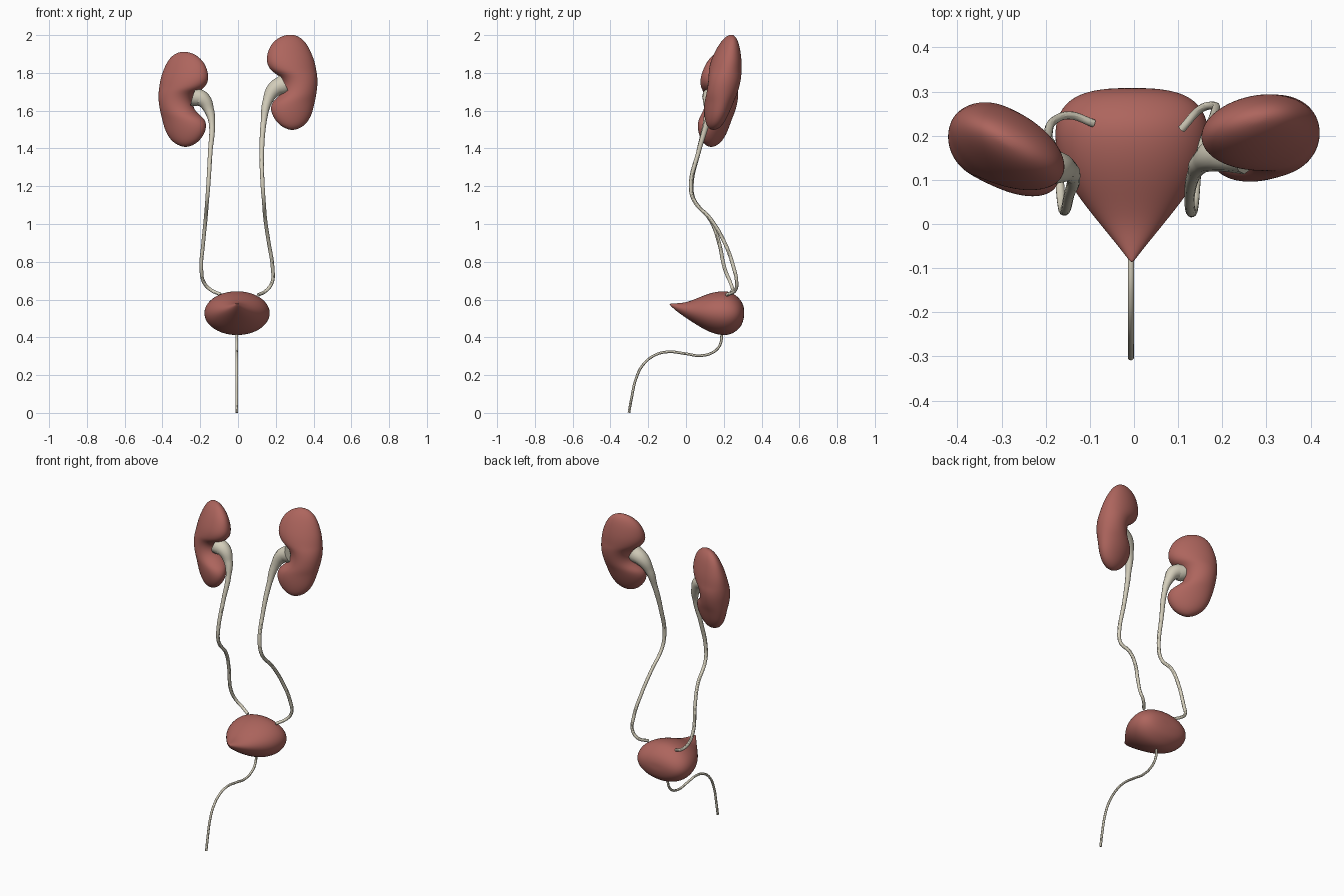
import bpy, bmesh
from math import sin, cos, tan, pi, radians, sqrt
from mathutils import Vector

if "Cube" in bpy.data.objects:
    bpy.data.objects.remove(bpy.data.objects["Cube"])


def material(name, color):
    m = bpy.data.materials.new(name)
    m.diffuse_color = (*color, 1)
    m.use_nodes = True
    m.node_tree.nodes["Principled BSDF"].inputs["Base Color"].default_value = m.diffuse_color
    return m


FLESH = material("flesh", (0.42, 0.13, 0.11))
TUBE = material("tube", (0.66, 0.62, 0.50))


def loft(name, rings, mat):
    """Skin a list of closed vertex rings and smooth the result."""
    bm = bmesh.new()
    loops = [[bm.verts.new(p) for p in ring] for ring in rings]
    n = len(loops[0])
    for a, b in zip(loops, loops[1:]):
        for i in range(n):
            j = (i + 1) % n
            bm.faces.new((a[i], a[j], b[j], b[i]))
    bm.faces.new(loops[0])
    bm.faces.new(loops[-1])
    bmesh.ops.recalc_face_normals(bm, faces=bm.faces)
    me = bpy.data.meshes.new(name)
    bm.to_mesh(me)
    bm.free()
    for p in me.polygons:
        p.use_smooth = True
    me.materials.append(mat)
    ob = bpy.data.objects.new(name, me)
    bpy.context.collection.objects.link(ob)
    sub = ob.modifiers.new("smooth", 'SUBSURF')
    sub.levels = sub.render_levels = 2


def ellipse(c, u, v, n=20):
    return [c + u * cos(2 * pi * i / n) + v * sin(2 * pi * i / n) for i in range(n)]


# Kidney slices: height, medial edge, lateral edge, half thickness
BEAN = [(1.498, .275, .30, .010), (1.508, .245, .330, .028), (1.53, .212, .362, .045),
        (1.57, .182, .388, .060), (1.61, .170, .400, .070), (1.645, .178, .408, .076),
        (1.67, .208, .413, .080), (1.70, .236, .418, .083), (1.745, .242, .423, .086),
        (1.785, .218, .421, .087), (1.81, .172, .417, .086), (1.85, .150, .410, .082),
        (1.89, .150, .397, .073), (1.94, .166, .374, .056), (1.975, .198, .347, .038),
        (1.993, .228, .320, .022), (2.002, .262, .292, .008)]


def kidney(name, side, yaw, dz, y_mid, lean, shear):
    rings = []
    for z, med, lat, t in BEAN:
        h = z - 1.75
        cx, a = (med + lat) / 2 + shear * h, (lat - med) / 2
        a = sqrt(max(a * a - (t * sin(yaw)) ** 2, 1e-5)) / cos(yaw)
        cy = y_mid + lean * h + (cx - .285) * tan(yaw)
        rings.append(ellipse(Vector((side * cx, cy, z + dz)),
                             Vector((side * cos(yaw), sin(yaw), 0)) * a,
                             Vector((-side * sin(yaw), cos(yaw), 0)) * t))
    loft(name, rings, FLESH)


kidney("right_side_kidney", 1, radians(12), 0, .193, .19, 0)
kidney("left_side_kidney", -1, radians(29), -.09, .163, .10, .04)

# Bladder slices from front tip to back: y, half width, top, bottom
BAG = [(-.087, .003, .578, .573), (-.06, .023, .580, .545), (0, .073, .583, .502),
       (.07, .130, .613, .456), (.13, .164, .637, .423), (.19, .178, .648, .408),
       (.235, .174, .643, .412), (.27, .156, .620, .434), (.294, .122, .593, .460),
       (.305, .075, .565, .495), (.308, .03, .545, .515)]
loft("bladder", [ellipse(Vector((-.005, y, (t + b) / 2)), Vector((w, 0, 0)),
                         Vector((0, 0, (t - b) / 2))) for y, w, t, b in BAG], FLESH)


def tube(name, pts):
    """Smooth tube through points (x, y, z, radius)."""
    cu = bpy.data.curves.new(name, 'CURVE')
    cu.dimensions = '3D'
    cu.bevel_depth = 1
    cu.bevel_resolution = 4
    cu.resolution_u = 8
    cu.use_fill_caps = True
    sp = cu.splines.new('BEZIER')
    sp.bezier_points.add(len(pts) - 1)
    for bp, (x, y, z, r) in zip(sp.bezier_points, pts):
        bp.co = (x, y, z)
        bp.radius = r
        bp.handle_left_type = bp.handle_right_type = 'AUTO'
    cu.materials.append(TUBE)
    ob = bpy.data.objects.new(name, cu)
    bpy.context.collection.objects.link(ob)
    bpy.ops.object.select_all(action='DESELECT')
    ob.select_set(True)
    bpy.context.view_layer.objects.active = ob
    bpy.ops.object.convert(target='MESH')
    bpy.ops.object.shade_smooth_by_angle()


# Ureters, flaring into the renal pelvis at the top
tube("right_side_ureter", [
    (.245, .165, 1.74, .052), (.195, .16, 1.715, .042), (.156, .142, 1.65, .026),
    (.137, .115, 1.55, .016), (.126, .066, 1.38, .012), (.130, .026, 1.21, .011),
    (.136, .04, 1.13, .010), (.145, .135, 1.02, .010), (.163, .205, .90, .010),
    (.183, .252, .77, .010), (.180, .268, .69, .009), (.150, .260, .648, .009),
    (.108, .215, .625, .009)])
tube("left_side_ureter", [
    (-.235, .135, 1.675, .050), (-.188, .13, 1.66, .042), (-.152, .122, 1.60, .026),
    (-.138, .105, 1.53, .016), (-.147, .066, 1.38, .012), (-.157, .030, 1.21, .011),
    (-.163, .042, 1.13, .010), (-.172, .130, 1.02, .010), (-.184, .175, .90, .010),
    (-.194, .206, .76, .010), (-.180, .235, .69, .009), (-.145, .246, .652, .009),
    (-.092, .228, .627, .009)])

# Urethra
tube("urethra", [(-.007, y, z, .007) for y, z in [
    (.19, .43), (.18, .36), (.145, .322), (.074, .303), (0, .313), (-.095, .323),
    (-.164, .306), (-.228, .254), (-.265, .18), (-.286, .09), (-.302, .001)]])
